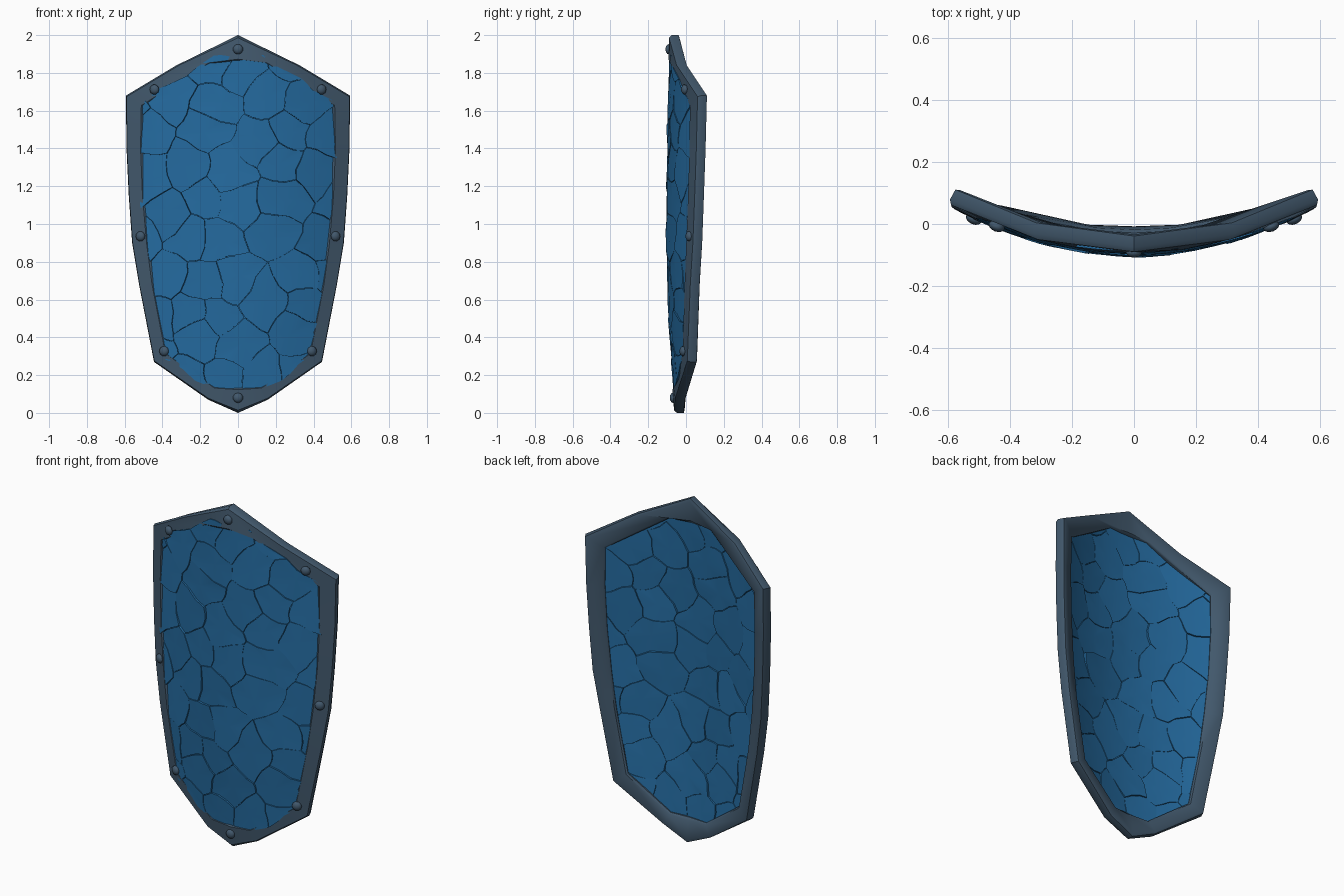
import bpy, bmesh, math, random
from mathutils import Vector

random.seed(7)
if bpy.data.objects.get("Cube"):
    bpy.data.objects.remove(bpy.data.objects["Cube"], do_unlink=True)


def material(name, rgb):
    m = bpy.data.materials.new(name)
    m.use_nodes = True
    m.diffuse_color = (*rgb, 1)
    m.node_tree.nodes["Principled BSDF"].inputs["Base Color"].default_value = (*rgb, 1)
    return m


steel = material("dark steel", (0.054, 0.098, 0.15))
blue = material("blue stone", (0.018, 0.147, 0.352))


def front(x, z):
    """Depth of the curved front face."""
    return -0.107 + 0.46 * x * x + (0.045 if z < 1 else 0.018) * (z - 1) ** 2


def normal(x):
    return Vector((-0.92 * x, 1, 0)).normalized()


def on_face(x, z, depth):
    return Vector((x, front(x, z), z)) + normal(x) * depth


def finish(bm, name, mat, angle):
    bmesh.ops.recalc_face_normals(bm, faces=bm.faces)
    me = bpy.data.meshes.new(name)
    bm.to_mesh(me)
    bm.free()
    ob = bpy.data.objects.new(name, me)
    bpy.context.collection.objects.link(ob)
    me.materials.append(mat)
    bpy.ops.object.select_all(action="DESELECT")
    ob.select_set(True)
    bpy.context.view_layer.objects.active = ob
    bpy.ops.object.shade_smooth_by_angle(angle=math.radians(angle))
    return ob


# Half outlines, top to bottom, then mirrored into closed loops
outer = [(0, 2), (.33, 1.84), (.6, 1.68), (.597, 1.4), (.585, 1.15), (.567, .9),
         (.53, .68), (.45, .27), (.16, .07), (0, 0)]
inner = [(0, 1.855), (.13, 1.855), (.5, 1.62), (.505, 1.4), (.495, 1.15), (.473, .9),
         (.445, .68), (.375, .32), (.12, .14), (0, .14)]


def closed(half):
    return half + [(-x, z) for x, z in half[-2:0:-1]]


# Rim: chamfered cross-section swept between the two outlines
section = [(0, .05), (0, .014), (.1, 0), (.88, 0), (1, .012), (1, .045), (.9, .054), (.12, .056)]
bm = bmesh.new()
rings = []
for (ox, oz), (ix, iz) in zip(closed(outer), closed(inner)):
    rings.append([bm.verts.new(on_face(ox + (ix - ox) * t, oz + (iz - oz) * t, d))
                  for t, d in section])
n = len(section)
for i, a in enumerate(rings):
    b = rings[(i + 1) % len(rings)]
    for j in range(n):
        k = (j + 1) % n
        bm.faces.new((a[j], a[k], b[k], b[j]))
finish(bm, "rim", steel, 40)


# Panel: irregular stone pieces cut by the lines halfway between seeds
def clip(poly, mid, direction):
    out = []
    for p, q in zip(poly, poly[1:] + poly[:1]):
        a, b = (p - mid).dot(direction), (q - mid).dot(direction)
        if a <= 0:
            out.append(p)
        if a * b < 0:
            out.append(p.lerp(q, a / (a - b)))
    return out


def wobble(p):
    return p + Vector((math.sin(31 * p.y + 9 * p.x), math.sin(27 * p.x - 11 * p.y))) * 0.011


centre = Vector((0, 1))
outline = [centre + (Vector(p) - centre) * 1.035 for p in closed(inner)]
seeds = []
for row in range(10):
    for col in range(5):
        seeds.append(Vector(((col - 2 + (row % 2) * .5 - .25) * .24 + random.uniform(-.085, .085),
                             .2 + row * .18 + random.uniform(-.065, .065))))

cells = []
for s in seeds:
    poly = outline
    for other in seeds:
        if other != s and poly:
            poly = clip(poly, (s + other) / 2, other - s)
    if len(poly) > 2:
        fine = []
        for p, q in zip(poly, poly[1:] + poly[:1]):
            fine += [wobble(p.lerp(q, t / 3)) for t in range(3)]
        cells.append(fine)


def add_piece(bm, poly, gap, near, far, tilt):
    mid = sum(poly, Vector((0, 0))) / len(poly)
    caps = []
    for depth, sign in ((near, 1), (far, -1)):
        slope = Vector((random.uniform(-tilt, tilt), random.uniform(-tilt, tilt)))
        ring = []
        for p in poly:
            arm = p - mid
            q = p - arm.normalized() * min(gap, arm.length / 3)
            ring.append(bm.verts.new(on_face(q.x, q.y, depth + arm.dot(slope))))
        hub = bm.verts.new(on_face(mid.x, mid.y, depth))
        caps.append(ring)
        for i, v in enumerate(ring):
            bm.faces.new((hub, v, ring[(i + 1) % len(ring)]))
    a, b = caps
    for i in range(len(a)):
        j = (i + 1) % len(a)
        bm.faces.new((a[i], a[j], b[j], b[i]))


bm = bmesh.new()
for poly in cells:
    add_piece(bm, poly, .0015, .004, .04, .04)
finish(bm, "stone_pieces", blue, 35)

bm = bmesh.new()
for poly in cells:
    add_piece(bm, poly, 0, .013, .031, 0)
finish(bm, "stone_core", blue, 35)

# Rivets: low domes seated on the rim
spots = [(0, 1.925), (0, .08)]
for x, z in ((.443, 1.712), (.517, .935), (.392, .327)):
    spots += [(x, z), (-x, z)]
for i, (x, z) in enumerate(spots):
    bm = bmesh.new()
    bmesh.ops.create_uvsphere(bm, u_segments=10, v_segments=6, radius=1)
    turn = Vector((0, 0, 1)).rotation_difference(-normal(x)).to_matrix()
    base = on_face(x, z, 0)
    for v in bm.verts:
        v.co = base + turn @ Vector((v.co.x * .027, v.co.y * .027, v.co.z * .017))
    finish(bm, f"rivet_{i + 1}", steel, 50)
